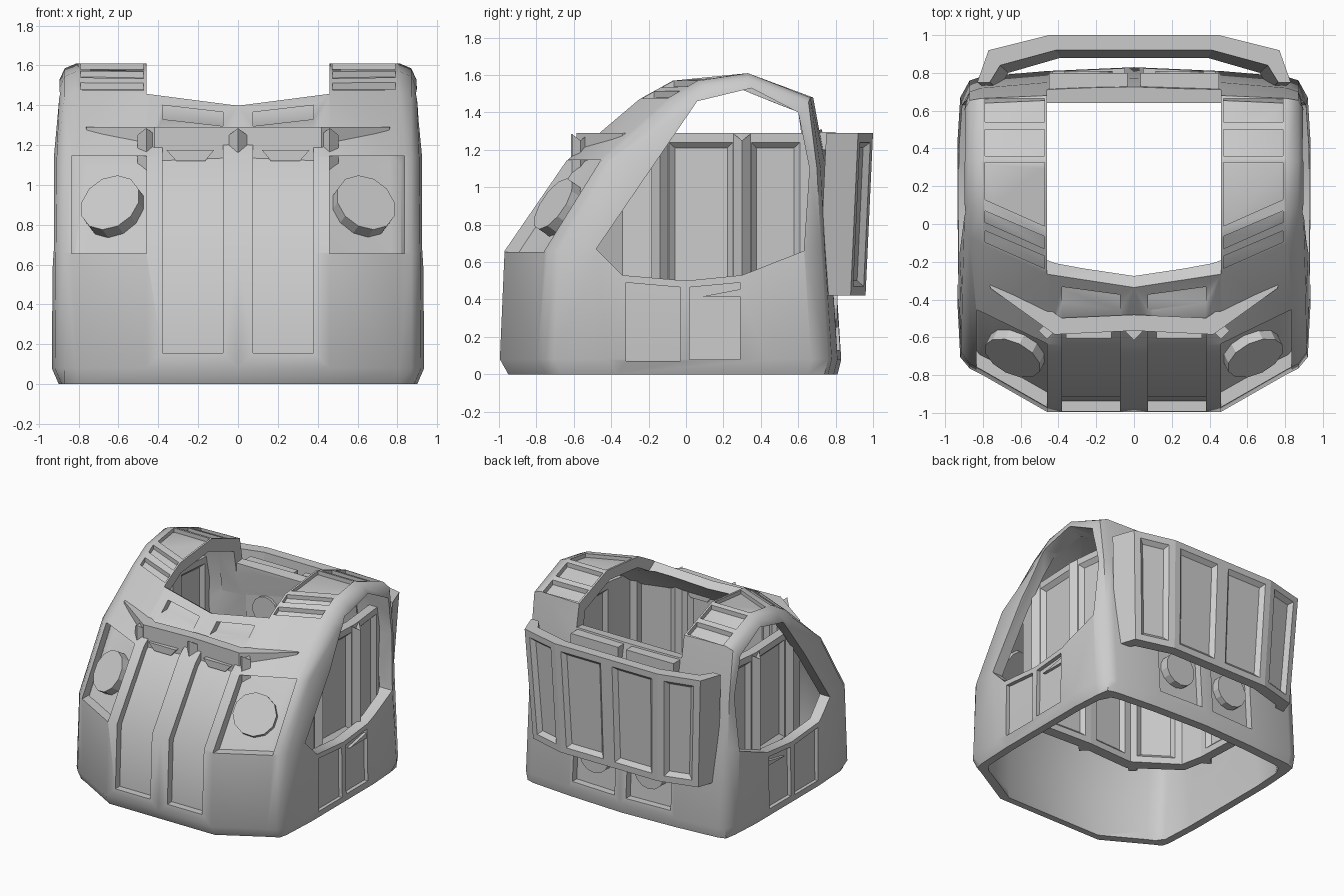
import bpy, bmesh, math
from mathutils import Vector

if "Cube" in bpy.data.objects:
    bpy.data.objects.remove(bpy.data.objects["Cube"])


def finish(bm, name):
    bmesh.ops.recalc_face_normals(bm, faces=bm.faces[:])
    me = bpy.data.meshes.new(name)
    bm.to_mesh(me)
    bm.free()
    ob = bpy.data.objects.new(name, me)
    bpy.context.collection.objects.link(ob)
    return ob


def smooth(ob, deg):
    bpy.ops.object.select_all(action='DESELECT')
    ob.select_set(True)
    bpy.context.view_layer.objects.active = ob
    bpy.ops.object.shade_smooth_by_angle(angle=math.radians(deg))


def boolean(ob, cutter, op='DIFFERENCE'):
    m = ob.modifiers.new("cut", 'BOOLEAN')
    m.operation, m.object, m.solver = op, cutter, 'EXACT'
    bpy.context.view_layer.update()
    dg = bpy.context.evaluated_depsgraph_get()
    me = bpy.data.meshes.new_from_object(ob.evaluated_get(dg))
    ob.modifiers.clear()
    ob.data = me
    bpy.data.objects.remove(cutter)


def prism(bm, pts, axis, a, b, s=1):
    """Extrude a 2D outline along an axis from a to b; s=-1 mirrors in x."""
    def co(p, t):
        c = list(p)
        c.insert(axis, t)
        return (c[0] * s, c[1], c[2])
    bridge(bm, [[bm.verts.new(co(p, t)) for p in pts] for t in (a, b)])


def bridge(bm, rings, caps=True):
    n = len(rings[0])
    for r0, r1 in zip(rings, rings[1:]):
        for i in range(n):
            j = (i + 1) % n
            bm.faces.new((r0[i], r0[j], r1[j], r1[i]))
    if caps:
        bm.faces.new(rings[0])
        bm.faces.new(rings[-1])


def rect(u0, u1, v0, v1):
    return [(u0, v0), (u1, v0), (u1, v1), (u0, v1)]


# Torso shell: side profile (y, z) repeated at stations across x
PROFILE = [(-.95, 0), (-.995, .08), (-.97, .66), (-.64, 1.14), (-.25, 1.47), (-.07, 1.57),
           (.33, 1.61), (.69, 1.48), (.77, 1.1), (.79, .7), (.83, .08), (.81, 0)]
FRONT_W = [1, 1, 1, .85, .75, .7, 0, 0, 0, 0, 0, 0]
BACK_W = [0, 0, 0, 0, 0, 0, 0, .5, 1, 1, 1, 1]
EDGE_X = [.885, .92, .915, .91, .90, .895, .895, .895, .905, .91, .92, .885]
# (x or offset from EDGE_X, front shift, back shift, top drop)
STATIONS = [(0, 0, 0, 0), (.46, 0, .02, 0), (.81, .2, .05, 0), (.87, .23, .07, .025)]
EDGES = [(0, .29, .16, .08), (.015, .58, .4, .14)]


def torso(d, name):
    """Closed torso solid shrunk by d; shrunken ones run on below the floor."""
    bm = bmesh.new()
    sc = Vector((1 - d / .93, 1 - d / .91, 1 - d / 1.61))
    right = [([x] * 12, f, b, t) for x, f, b, t in STATIONS]
    right += [([e + o for e in EDGE_X], f, b, t) for o, f, b, t in EDGES]
    rings = []
    for s, (xs, f, b, drop) in [(-1, t) for t in right[:0:-1]] + [(1, t) for t in right]:
        ring = []
        for i, (y, z) in enumerate(PROFILE):
            py = y + f * FRONT_W[i] - b * BACK_W[i]
            if i == 5:
                py = min(py, .2)
            pz = z - (drop if 4 <= i <= 7 else 0)
            v = Vector((s * xs[i] * sc.x, (py + .09) * sc.y - .09, pz * sc.z))
            if d and z == 0:
                v.z = -.2
            ring.append(bm.verts.new(v))
        rings.append(ring)
    bridge(bm, rings, caps=False)
    for r in (rings[0], rings[-1]):
        for i in range(5):
            bm.faces.new((r[i], r[i + 1], r[10 - i], r[11 - i]))
    return finish(bm, name)


shell = torso(0, "torso_shell")

# Deep recesses: front panels, upper slits, lamp pockets, rear vent squares
bm = bmesh.new()
for s in (-1, 1):
    prism(bm, rect(.075, .38, .155, 1.24), 1, -1.3, -.2, s)
    prism(bm, [(.075, 1.295), (.38, 1.33), (.38, 1.40), (.075, 1.365)], 1, -1.3, -.22, s)
    prism(bm, rect(.46, .835, .655, 1.145), 1, -1.3, -.2, s)
    prism(bm, rect(.05, .43, .13, .55), 1, .4, 1.2, s)
deep = finish(bm, "deep_cut")
boolean(deep, torso(.055, "core"))
boolean(shell, deep)

# Shallow recesses: hip panels and shoulder slats
bm = bmesh.new()
for s in (-1, 1):
    prism(bm, [(-.32, .07), (-.03, .07), (-.03, .465), (-.32, .49)], 0, .6, 1.2, s)
    prism(bm, [(.02, .08), (.29, .08), (.29, .49), (.02, .465)], 0, .6, 1.2, s)
    prism(bm, rect(.475, .79, .54, .665), 2, 1.3, 1.8, s)
    prism(bm, rect(.475, .79, .36, .5), 2, 1.3, 1.8, s)
    prism(bm, [(.475, -.01), (.79, .13), (.79, .325), (.475, .325)], 2, 1.3, 1.8, s)
    for y in (-.13, -.235):
        prism(bm, [(.475, y), (.79, y + .14), (.79, y + .2), (.475, y + .065)], 2, 1.3, 1.8, s)
shallow = finish(bm, "shallow_cut")
boolean(shallow, torso(.03, "core"))
boolean(shell, shallow)

# Hollow the shell, then open the arm holes and the neck
boolean(shell, torso(.085, "cavity"))
bm = bmesh.new()
ARM = [(-.48, .67), (-.34, .53), (0, .5), (.3, .53), (.63, .66), (.66, 1.1), (.6, 1.4), (.35, 1.53), (.06, 1.46)]
for s in (-1, 1):
    prism(bm, ARM, 0, .6, 1.2, s)
boolean(shell, finish(bm, "arm_cut"))
bm = bmesh.new()
rings = []
for x, dy, dz in ((-.46, 0, 0), (0, -.07, -.06), (.46, 0, 0)):
    pts = [(-.7 + dy, 1.75), (-.27 + dy, 1.46 + dz), (-.18 + dy, 1.40 + dz), (-.18 + dy, 1.1), (.64, 1.1),
           (.64, 1.30), (.95, 1.33), (.95, 1.9), (-.7 + dy, 1.9)]
    rings.append([bm.verts.new((x, *p)) for p in pts])
bridge(bm, rings)
boolean(shell, finish(bm, "neck_cut"))
smooth(shell, 48)


def disc(name, loc, direction, r, depth, n=12):
    rot = Vector(direction).to_track_quat('Z', 'Y').to_euler()
    bpy.ops.mesh.primitive_cylinder_add(vertices=n, radius=r, depth=depth, location=loc, rotation=rot)
    bpy.context.object.name = name


for s in (-1, 1):
    # Chest lamps, rear nozzles and their inner housings
    disc("chest_lamp", (s * .62, -.665, .88), (s * .5, -1, .69), .16, .12)
    disc("rear_nozzle", (s * .24, .75, .38), (0, 1, 0), .13, .12, 14)
    disc("inner_port", (s * .22, .69, .98), (0, -1, 0), .11, .08, 14)
    bm = bmesh.new()
    prism(bm, rect(.04, .40, .80, 1.16), 1, .67, .72, s)
    finish(bm, "inner_port_plate")
    # Pull tabs on the front panels
    bm = bmesh.new()
    prism(bm, [(.12, 1.175), (.36, 1.175), (.31, 1.12), (.165, 1.12)], 1, -.605, -.5, s)
    finish(bm, "panel_tab")
    # Hip wedge and rear ledge bar
    bm = bmesh.new()
    prism(bm, [(.08, .415), (.29, .415), (.29, .455)], 0, .86, .922, s)
    finish(bm, "hip_wedge")
    bm = bmesh.new()
    prism(bm, rect(.035, .45, .70, .80), 2, 1.2, 1.295, s)
    finish(bm, "rear_ledge")


def panel_wall(name, outer, inner, z0, z1, taper, panels):
    """Folded plate with a sunken framed panel on each chosen side segment."""
    bm = bmesh.new()
    loop = outer + inner[::-1]
    lo = [bm.verts.new((*taper(p), z0)) for p in loop]
    hi = [bm.verts.new((*p, z1)) for p in loop]
    n, m = len(loop), len(outer)
    sides = [bm.faces.new((lo[i], lo[(i + 1) % n], hi[(i + 1) % n], hi[i])) for i in range(n)]
    for r in (lo, hi):
        for i in range(m - 1):
            bm.faces.new((r[i], r[i + 1], r[n - 2 - i], r[n - 1 - i]))
    bmesh.ops.recalc_face_normals(bm, faces=bm.faces[:])
    chosen = [sides[i] for i in panels]
    bmesh.ops.inset_individual(bm, faces=chosen, thickness=.05, use_even_offset=True)
    bmesh.ops.inset_individual(bm, faces=chosen, thickness=.03, depth=-.03, use_even_offset=True)
    return finish(bm, name)


# Back plate: four framed panels with end flanges
half = [(.45, 1.0), (.77, .92), (.83, .75)]
outer = [(-x, y) for x, y in half[::-1]] + [(0, 1.0)] + half
inner = [(x * .92, y - (.08 if y > .8 else 0)) for x, y in outer]
panel_wall("back_plate", outer, inner, .42, 1.29, lambda p: (p[0] * .94, p[1] - .04), [1, 2, 3, 4])

# Inner liner wall: its top edge breaks through the chest as a brow
half = [(.42, -.585), (.76, -.34), (.80, -.14), (.82, .3), (.78, .66)]
outer = [(-x, y) for x, y in half[::-1]] + [(0, -.565)] + half
inner = [(x * .91, y - min(0, y) * .15) for x, y in outer]
m = len(outer)
panel_wall("inner_liner", outer, inner, .42, 1.29, lambda p: p,
           [0, 1, 8, 9] + [m + i for i in range(m - 1) if i not in (2, 7)])

# Upright ribs along the liner, with pointed tops
for x, y in [(0, -.57)] + [(s * a, b) for s in (-1, 1) for a, b in ((.46, -.565), (.80, -.14), (.82, .3))]:
    bm = bmesh.new()
    prism(bm, [(x - .045, y), (x, y - .045), (x + .045, y), (x, y + .045)], 2, .42, 1.25)
    for v in bm.verts:
        if v.co.z > 1 and abs(v.co.x - x) < .01:
            v.co.z = 1.285
    finish(bm, "liner_rib")
